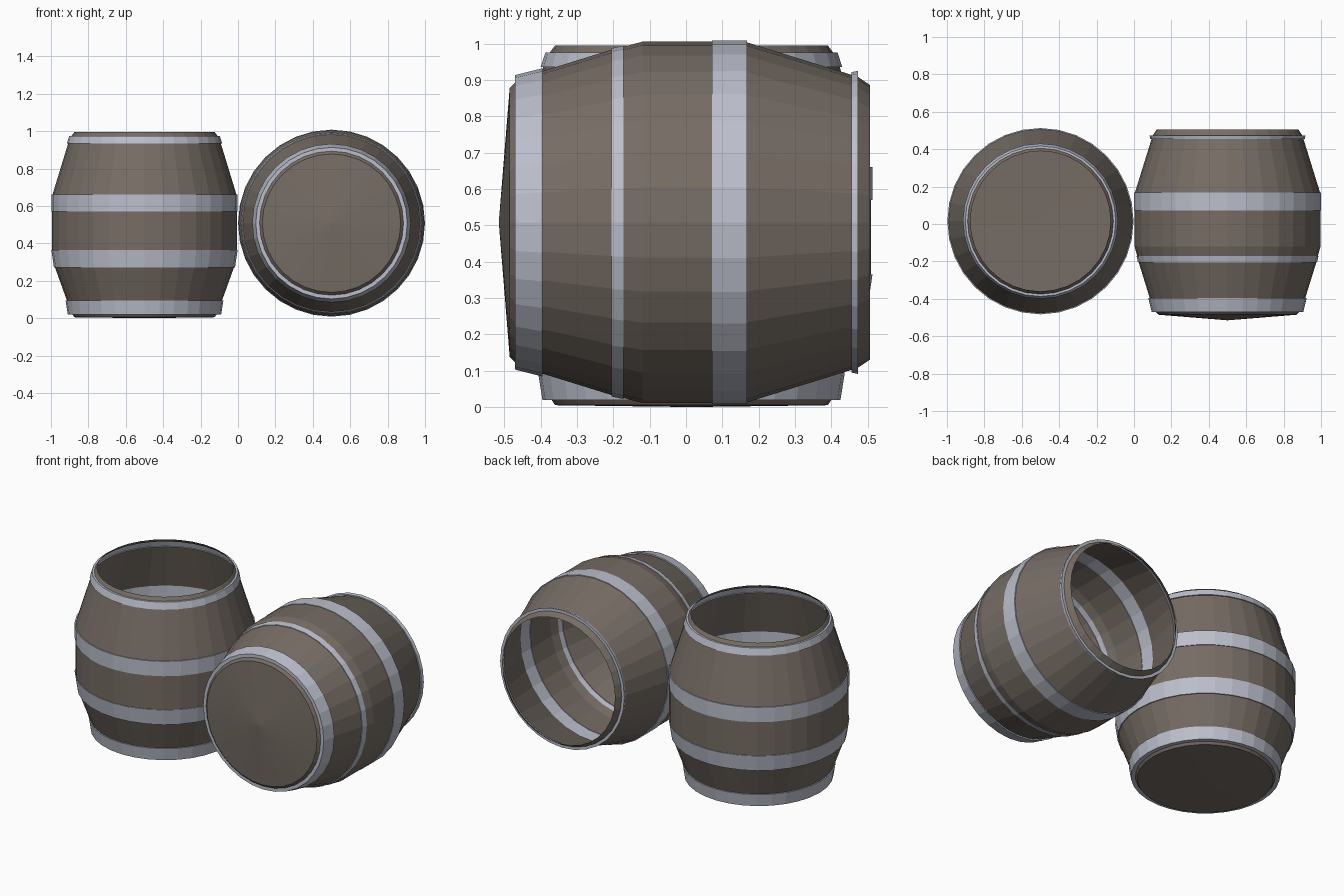
import bpy, bmesh, math

if "Cube" in bpy.data.objects:
    bpy.data.objects.remove(bpy.data.objects["Cube"])

SIDES = 32


def material(name, color):
    m = bpy.data.materials.new(name)
    m.diffuse_color = (*color, 1)
    m.use_nodes = True
    m.node_tree.nodes["Principled BSDF"].inputs["Base Color"].default_value = m.diffuse_color
    return m


WOOD = material("weathered_wood", (0.18, 0.15, 0.128))
STEEL = material("hoop_steel", (0.50, 0.52, 0.60))


def barrel(name, tip, profile, location, rotation=(0, 0, 0)):
    """Lathe an open shell; profile rows are (height, radius, material of band above)."""
    bm = bmesh.new()
    rings = []
    for h, r, _ in profile:
        rings.append([bm.verts.new((r * math.cos(2 * math.pi * i / SIDES),
                                    r * math.sin(2 * math.pi * i / SIDES), h))
                      for i in range(SIDES)])
    # closed end, slightly domed
    centre = bm.verts.new((0, 0, tip))
    for i in range(SIDES):
        bm.faces.new((centre, rings[0][(i + 1) % SIDES], rings[0][i]))
    # staves and hoops
    for j in range(len(rings) - 1):
        a, b = rings[j], rings[j + 1]
        for i in range(SIDES):
            k = (i + 1) % SIDES
            f = bm.faces.new((a[i], a[k], b[k], b[i]))
            f.material_index = profile[j][2]
    mesh = bpy.data.meshes.new(name)
    bm.to_mesh(mesh)
    bm.free()
    mesh.materials.append(WOOD)
    mesh.materials.append(STEEL)
    ob = bpy.data.objects.new(name, mesh)
    ob.location = location
    ob.rotation_euler = rotation
    bpy.context.collection.objects.link(ob)
    return ob


# standing barrel, open at the top
barrel("standing_barrel", 0.0, [
    (0.005, 0.375, 0), (0.02, 0.385, 1),
    (0.02, 0.41, 1), (0.095, 0.422, 1), (0.095, 0.415, 0),
    (0.27, 0.478, 1), (0.27, 0.484, 1), (0.365, 0.498, 1), (0.365, 0.494, 0),
    (0.57, 0.494, 1), (0.57, 0.498, 1), (0.66, 0.498, 1), (0.66, 0.492, 0),
    (0.935, 0.408, 1), (0.935, 0.415, 1), (0.975, 0.402, 1),
    (0.975, 0.39, 0), (0.995, 0.375, 0),
], (-0.5, 0.015, 0))

# lying barrel, closed end to the front and open end to the back
barrel("lying_barrel", -0.515, [
    (-0.485, 0.37, 0), (-0.47, 0.385, 1),
    (-0.47, 0.405, 1), (-0.395, 0.424, 1), (-0.395, 0.416, 0),
    (-0.205, 0.475, 1), (-0.205, 0.479, 1), (-0.172, 0.486, 1), (-0.172, 0.483, 0),
    (-0.12, 0.497, 0), (0.072, 0.497, 1),
    (0.072, 0.5, 1), (0.168, 0.5, 1), (0.168, 0.495, 0),
    (0.455, 0.406, 1), (0.455, 0.413, 1), (0.473, 0.417, 1),
    (0.473, 0.4, 0), (0.506, 0.378, 0),
], (0.5, 0, 0.508), (-math.pi / 2, 0, 0))
